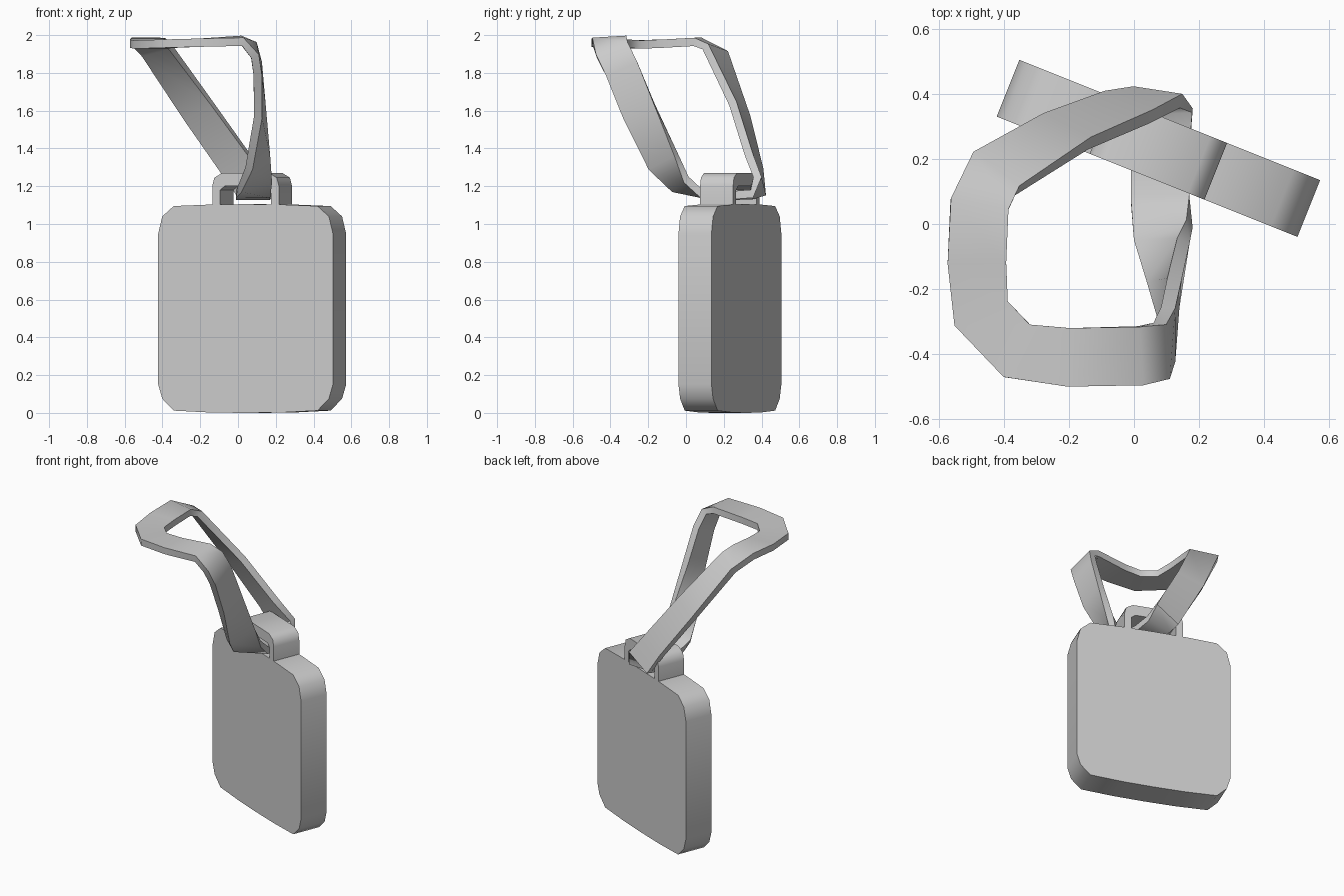
import bpy, bmesh, math
from mathutils import Vector, Matrix

if "Cube" in bpy.data.objects:
    bpy.data.objects.remove(bpy.data.objects["Cube"])

# The tag hangs turned about z; this maps its local frame to the scene
TAG = Matrix.Translation((0.075, 0.2325, 0)) @ Matrix.Rotation(math.radians(-21.8), 4, 'Z')


def finish(bm, name, angle):
    bmesh.ops.recalc_face_normals(bm, faces=bm.faces[:])
    me = bpy.data.meshes.new(name)
    bm.to_mesh(me)
    bm.free()
    ob = bpy.data.objects.new(name, me)
    bpy.context.collection.objects.link(ob)
    bpy.ops.object.select_all(action='DESELECT')
    ob.select_set(True)
    bpy.context.view_layer.objects.active = ob
    bpy.ops.object.shade_smooth_by_angle(angle=math.radians(angle))
    return ob


def mirrored(half):
    """Close a right-hand half profile by mirroring it in x."""
    return half + [(-x, z) for x, z in reversed(half) if x > 0]


def plate(name, outline, depth, matrix):
    """Extrude an x-z outline symmetrically along y."""
    bm = bmesh.new()
    face = bm.faces.new([bm.verts.new((x, -depth / 2, z)) for x, z in outline])
    ext = bmesh.ops.extrude_face_region(bm, geom=[face])
    verts = [v for v in ext['geom'] if isinstance(v, bmesh.types.BMVert)]
    bmesh.ops.translate(bm, verts=verts, vec=(0, depth, 0))
    bm.transform(matrix)
    return finish(bm, name, 50)


def ribbon(name, stations, half_w, half_t):
    """Closed strap: each station holds a centre and its width direction."""
    bm = bmesh.new()
    n = len(stations)
    rings = []
    for i, (c, w) in enumerate(stations):
        t = (Vector(stations[(i + 1) % n][0]) - Vector(stations[i - 1][0])).normalized()
        w = Vector(w)
        w = (w - t * w.dot(t)).normalized()
        nrm = t.cross(w)
        rings.append([bm.verts.new(Vector(c) + w * half_w * a + nrm * half_t * b)
                      for a, b in ((1, 1), (1, -1), (-1, -1), (-1, 1))])
    for i in range(n):
        a, b = rings[i], rings[(i + 1) % n]
        for j in range(4):
            k = (j + 1) % 4
            bm.faces.new((a[j], a[k], b[k], b[j]))
    return finish(bm, name, 50)


# Flat tag with rounded corners
plate("tag_body", mirrored([
    (0, 0), (0.2, 0.002), (0.41, 0.012), (0.475, 0.075), (0.498, 0.15),
    (0.498, 0.95), (0.475, 1.04), (0.41, 1.095), (0.2, 1.103), (0, 1.105)]), 0.188, TAG)

# Bracket on top that holds the strap
plate("strap_bracket", mirrored([
    (0.145, 1.08), (0.19, 1.08), (0.19, 1.2), (0.178, 1.245), (0.135, 1.27)])
    + [(-0.145, 1.18), (-0.12, 1.2), (0.12, 1.2), (0.145, 1.18)], 0.188, TAG)

# Strap: under the bracket, up the front, round the top, down the back
ribbon("wrist_strap", [
    ((0.08, 0.22, 1.15), (-1, 0, 0)),
    ((0.08, 0.08, 1.16), (-1, 0, 0)),
    ((0.09, -0.03, 1.21), (-0.8, -0.5, -0.1)),
    ((0.105, -0.12, 1.33), (-0.5, -0.75, -0.35)),
    ((0.115, -0.25, 1.60), (-0.1, -0.85, -0.45)),
    ((0.105, -0.34, 1.82), (0, -0.92, -0.38)),
    ((0.085, -0.39, 1.92), (0, -0.95, -0.25)),
    ((0.02, -0.405, 1.97), (0, -1, -0.05)),
    ((-0.2, -0.41, 1.96), (0, -1, 0)),
    ((-0.36, -0.39, 1.955), (-0.4, -1, 0)),
    ((-0.47, -0.275, 1.95), (-1, -0.5, 0)),
    ((-0.483, -0.12, 1.955), (-1, 0, 0)),
    ((-0.475, 0.06, 1.965), (-1, 0.3, 0)),
    ((-0.43, 0.155, 1.92), (-0.75, 0.55, -0.2)),
    ((-0.21, 0.285, 1.60), (-0.7, 0.45, -0.55)),
    ((-0.02, 0.36, 1.33), (-0.85, 0.3, -0.4)),
    ((0.07, 0.39, 1.2), (-1, 0.15, -0.1)),
    ((0.09, 0.345, 1.155), (-1, 0.15, 0)),
], 0.09, 0.022)
